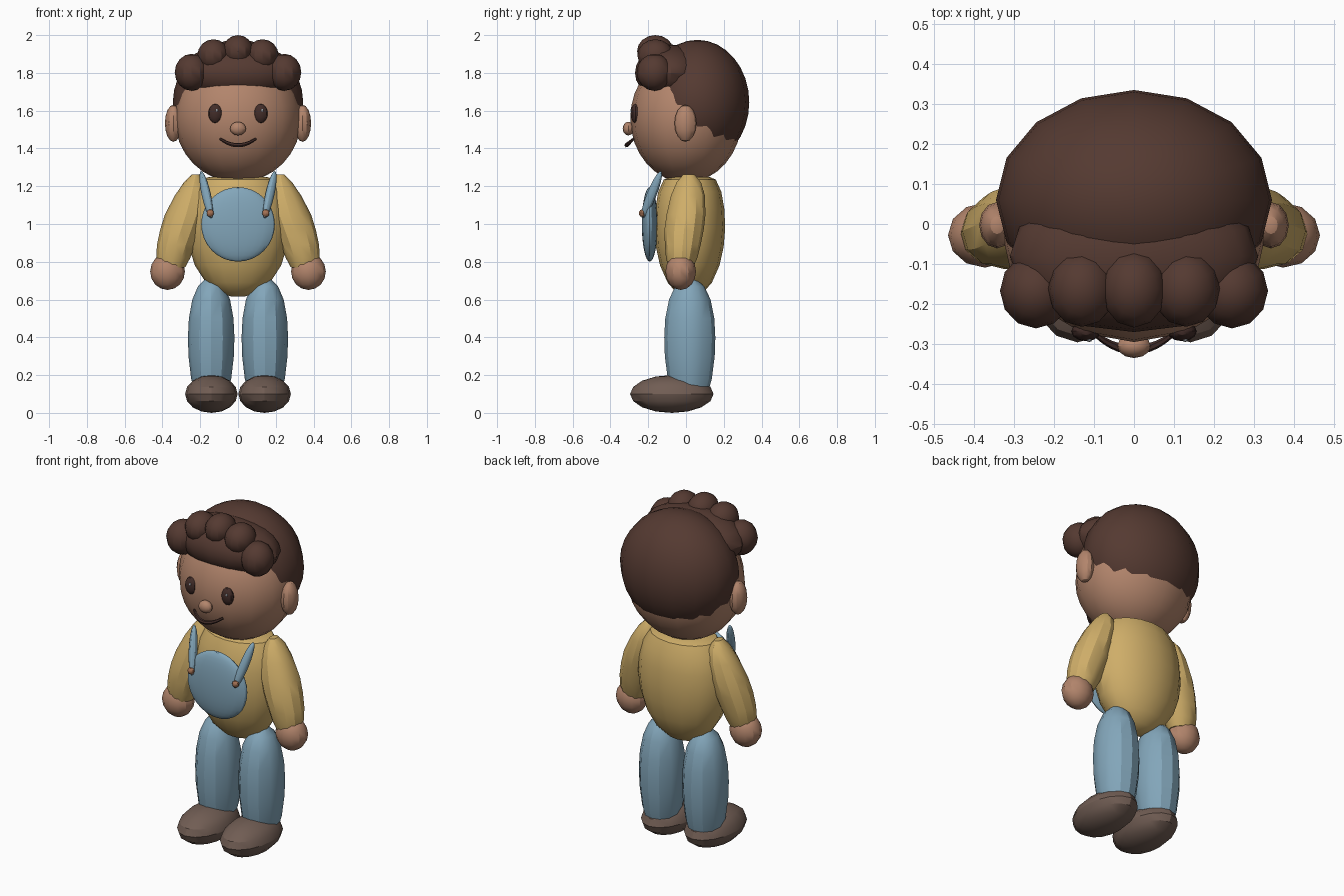
import bpy, bmesh, math
from mathutils import Vector

if "Cube" in bpy.data.objects:
    bpy.data.objects.remove(bpy.data.objects["Cube"], do_unlink=True)


def material(name, r, g, b):
    m = bpy.data.materials.new(name)
    m.use_nodes = True
    m.diffuse_color = (r, g, b, 1)
    bsdf = m.node_tree.nodes["Principled BSDF"]
    bsdf.inputs["Base Color"].default_value = (r, g, b, 1)
    bsdf.inputs["Roughness"].default_value = 0.8
    return m


SKIN = material("skin", 0.45, 0.235, 0.15)
HAIR = material("dark brown hair", 0.09, 0.042, 0.031)
EYE = material("eye brown", 0.055, 0.026, 0.022)
SHIRT = material("mustard shirt", 0.62, 0.42, 0.14)
DENIM = material("denim blue", 0.225, 0.38, 0.49)
SHOE = material("shoe brown", 0.165, 0.11, 0.088)
COPPER = material("copper button", 0.38, 0.17, 0.09)
GLINT = material("eye glint", 0.4, 0.42, 0.45)


def finish(ob, mat, angle=29):
    ob.data.materials.append(mat)
    bpy.ops.object.select_all(action="DESELECT")
    ob.select_set(True)
    bpy.context.view_layer.objects.active = ob
    bpy.ops.object.shade_smooth_by_angle(angle=math.radians(angle))
    return ob


def ball(name, mat, loc, size, segs=16, rings=12, axis=None):
    """Ellipsoid; axis turns its local z towards a direction."""
    bpy.ops.mesh.primitive_uv_sphere_add(segments=segs, ring_count=rings, radius=1, location=loc)
    ob = bpy.context.object
    ob.name = name
    ob.scale = size
    if axis:
        ob.rotation_euler = Vector(axis).to_track_quat("Z", "Y").to_euler()
    bpy.ops.object.transform_apply(location=False, rotation=True, scale=True)
    return finish(ob, mat)


def loft(name, mat, rings, segs):
    """Skin a stack of horizontal ellipses (x, y, z, rx, ry) and cap the ends."""
    bm = bmesh.new()
    loops = []
    for x, y, z, rx, ry in rings:
        turns = [2 * math.pi * i / segs for i in range(segs)]
        loops.append([bm.verts.new((x + rx * math.cos(t), y + ry * math.sin(t), z)) for t in turns])
    for a, b in zip(loops, loops[1:]):
        for i in range(segs):
            j = (i + 1) % segs
            bm.faces.new((a[i], a[j], b[j], b[i]))
    bm.faces.new(loops[0])
    bm.faces.new(loops[-1])
    bmesh.ops.recalc_face_normals(bm, faces=bm.faces)
    me = bpy.data.meshes.new(name)
    bm.to_mesh(me)
    bm.free()
    ob = bpy.data.objects.new(name, me)
    bpy.context.collection.objects.link(ob)
    return finish(ob, mat)


# Head, hair cap and front hair lobe
ball("head", SKIN, (0, 0, 1.56), (0.335, 0.295, 0.34), 16, 16)
ball("hair_cap", HAIR, (0, 0.06, 1.645), (0.345, 0.275, 0.33), 16, 16)
ball("hair_front", HAIR, (0, -0.08, 1.80), (0.31, 0.19, 0.15))

# Row of curls over the forehead
ball("curl_middle", HAIR, (0, -0.162, 1.915), (0.082, 0.097, 0.085), 12, 8)

# Face centre
ball("nose", SKIN, (0, -0.305, 1.505), (0.042, 0.03, 0.036), 12, 8)
curve = bpy.data.curves.new("mouth", "CURVE")
curve.dimensions = "3D"
curve.bevel_depth = 0.01
curve.bevel_resolution = 1
curve.use_fill_caps = True
spline = curve.splines.new("POLY")
spline.points.add(10)
for i, p in enumerate(spline.points):
    u = i / 5 - 1
    p.co = (0.095 * u, -0.315 + 0.038 * u * u, 1.417 + 0.034 * u * u, 1)
    p.radius = 1.15 - 0.5 * u * u
mouth = bpy.data.objects.new("mouth", curve)
bpy.context.collection.objects.link(mouth)
bpy.ops.object.select_all(action="DESELECT")
mouth.select_set(True)
bpy.context.view_layer.objects.active = mouth
bpy.ops.object.convert(target="MESH")
finish(bpy.context.object, EYE, 50)

# Shirt body, rounded below and broad at the shoulders
body = [(0.615, 0.03), (0.635, 0.1), (0.69, 0.17), (0.78, 0.228), (0.88, 0.26), (0.98, 0.272),
        (1.08, 0.265), (1.17, 0.242), (1.235, 0.2), (1.25, 0.15)]
loft("shirt_body", SHIRT, [(0, 0.02, z, r, r * 0.69) for z, r in body], 16)

# Dungaree bib
ball("bib", DENIM, (0, -0.192, 0.998), (0.195, 0.042, 0.197), 24, 16)

# Paired parts
arm = [(0.225, 0.015, 1.262, 0.02, 0.03), (0.232, 0.015, 1.22, 0.055, 0.065),
       (0.247, 0.01, 1.15, 0.088, 0.09), (0.275, 0.0, 1.05, 0.112, 0.103),
       (0.302, -0.01, 0.97, 0.11, 0.104), (0.327, -0.017, 0.89, 0.102, 0.095),
       (0.343, -0.023, 0.82, 0.09, 0.083), (0.35, -0.027, 0.77, 0.07, 0.065)]
leg = [(0.1, 0.085), (0.18, 0.106), (0.3, 0.12), (0.4, 0.123), (0.5, 0.118), (0.6, 0.1),
       (0.67, 0.07), (0.71, 0.03)]
for side, s in (("left", 1), ("right", -1)):
    ball(f"inner_curl_{side}", HAIR, (s * 0.13, -0.162, 1.892), (0.085, 0.095, 0.086), 12, 8)
    ball(f"outer_curl_{side}", HAIR, (s * 0.245, -0.167, 1.803), (0.09, 0.094, 0.098), 12, 8)
    ball(f"ear_{side}", SKIN, (s * 0.342, -0.003, 1.533), (0.045, 0.058, 0.098), 12, 8)
    ball(f"eye_{side}", EYE, (s * 0.12, -0.268, 1.585), (0.037, 0.025, 0.051), 12, 8)
    ball(f"eye_glint_{side}", GLINT, (s * 0.12 + 0.008, -0.29, 1.602), (0.007, 0.005, 0.008), 8, 6)
    loft(f"sleeve_{side}", SHIRT, [(s * x, y, z, rx, ry) for x, y, z, rx, ry in arm], 12)
    ball(f"hand_{side}", SKIN, (s * 0.373, -0.028, 0.748), (0.092, 0.081, 0.097), 12, 8)
    loft(f"trouser_leg_{side}", DENIM, [(s * 0.142, 0.02, z, r, r * 1.1) for z, r in leg], 12)
    ball(f"shoe_{side}", SHOE, (s * 0.141, -0.075, 0.1), (0.139, 0.221, 0.1), 16, 8)
    ball(f"strap_{side}", DENIM, (s * 0.168, -0.182, 1.155), (0.024, 0.026, 0.137), 12, 10,
         (s * 0.055, 0.1, 0.25))
    ball(f"button_{side}", COPPER, (s * 0.147, -0.232, 1.057), (0.02, 0.018, 0.02), 10, 6)
